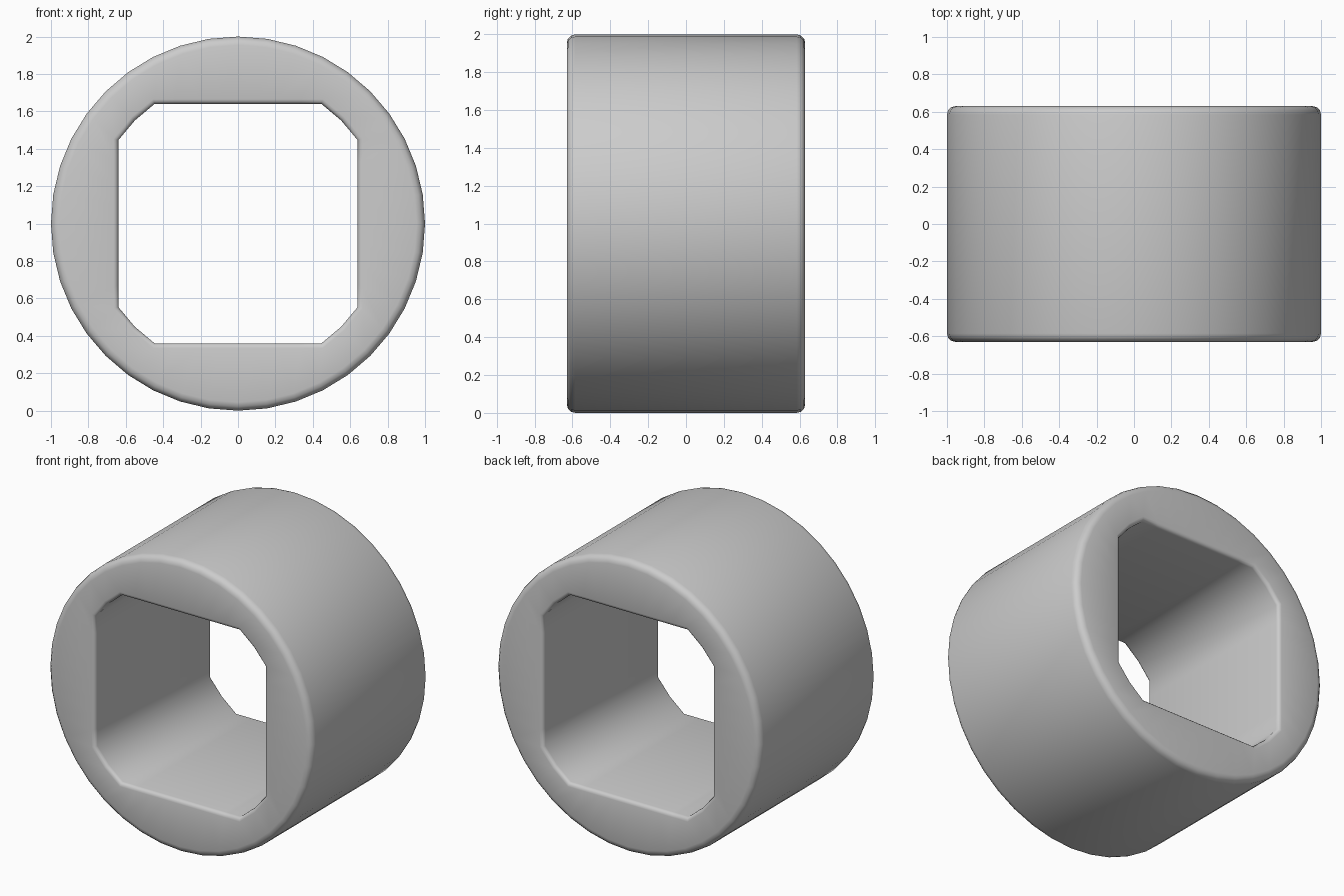
import bpy, bmesh, math

if "Cube" in bpy.data.objects:
    bpy.data.objects.remove(bpy.data.objects["Cube"])

SEG, HALF_DEPTH = 40, 0.63
OUT_R, HOLE_HALF, HOLE_R = 1.0, 0.64, 0.78
OUT_BEV, IN_BEV, STEPS = 0.045, 0.025, 3


def bevel_steps(size):
    # (inset from wall, inset from end face) along a quarter round, wall to face
    for i in range(STEPS + 1):
        a = math.pi / 2 * i / STEPS
        yield size * (1 - math.cos(a)), size * (1 - math.sin(a))


def outer_ring(d):
    return [(math.cos(2 * math.pi * i / SEG) * (OUT_R - d),
             math.sin(2 * math.pi * i / SEG) * (OUT_R - d)) for i in range(SEG)]


def hole_ring(d):
    # square opening with corners clipped by a circle
    half, rad = HOLE_HALF + d, HOLE_R + d
    corner = math.acos(half / rad)
    pts = []
    for i in range(SEG):
        a = 2 * math.pi * i / SEG
        for q in range(4):
            for c in (corner, math.pi / 2 - corner):
                if abs(a - q * math.pi / 2 - c) < 0.06:
                    a = q * math.pi / 2 + c
        c, s = math.cos(a), math.sin(a)
        r = min(rad, half / max(abs(c), abs(s)))
        pts.append((r * c, r * s))
    return pts


# Cross-section rings: outer wall, front face, hole wall, back face
outer = [(outer_ring(d), HALF_DEPTH - e) for d, e in bevel_steps(OUT_BEV)]
inner = [(hole_ring(d), HALF_DEPTH - e) for d, e in bevel_steps(IN_BEV)]
front = [(p, -y) for p, y in outer] + [(p, -y) for p, y in reversed(inner)]
back = inner + outer[::-1]

bm = bmesh.new()
rings = [[bm.verts.new((x, y, z + 1.0)) for x, z in pts] for pts, y in front + back]
for k, ring in enumerate(rings):
    nxt = rings[(k + 1) % len(rings)]
    for i in range(SEG):
        j = (i + 1) % SEG
        bm.faces.new((ring[i], ring[j], nxt[j], nxt[i]))
bmesh.ops.recalc_face_normals(bm, faces=bm.faces)
for f in bm.faces:
    f.smooth = True

mesh = bpy.data.meshes.new("ring_sleeve")
bm.to_mesh(mesh)
bm.free()
bpy.context.collection.objects.link(bpy.data.objects.new("ring_sleeve", mesh))
